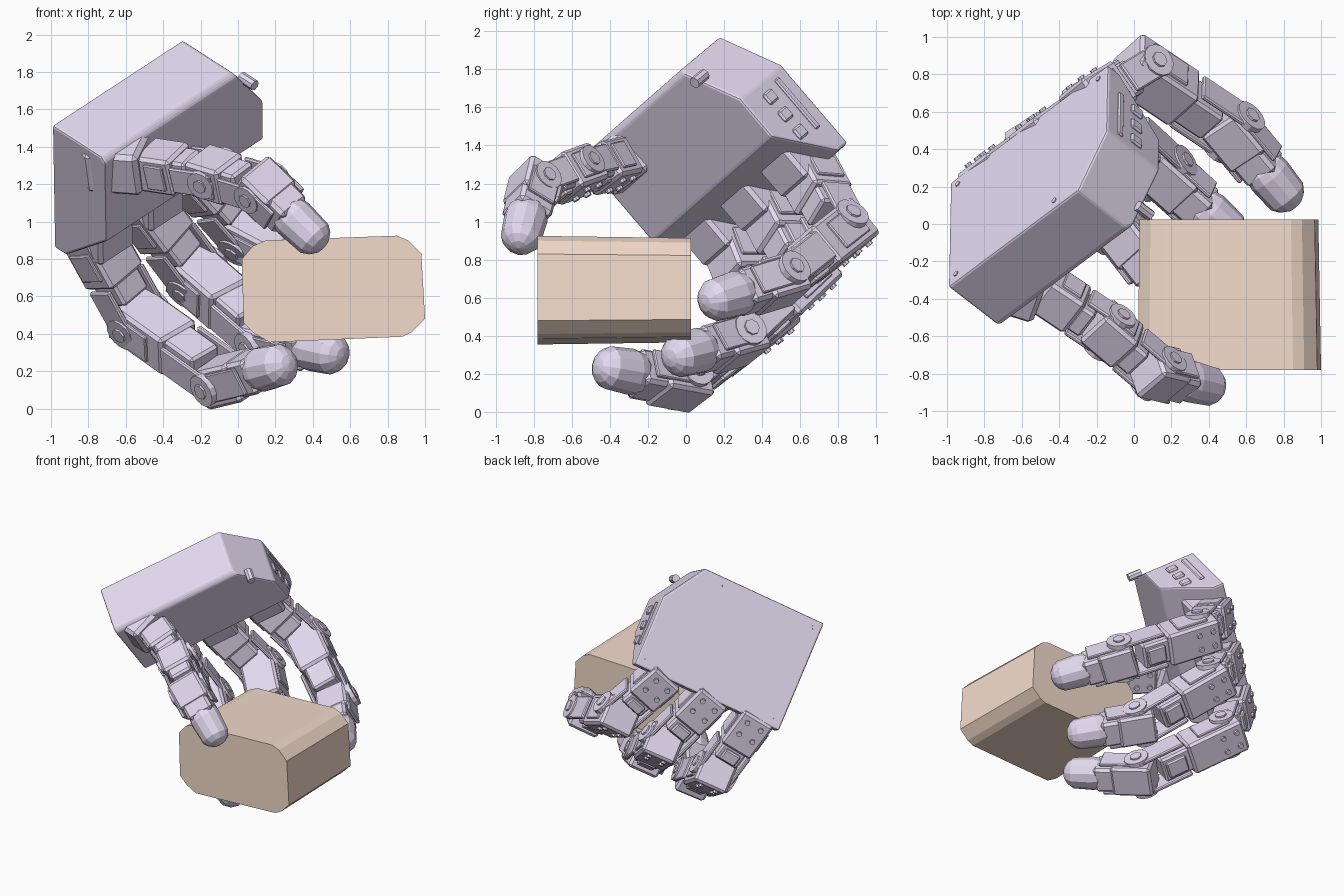
import bpy, bmesh, math
from mathutils import Matrix, Vector as V

if "Cube" in bpy.data.objects:
    bpy.data.objects.remove(bpy.data.objects["Cube"])


def material(name, rgb):
    m = bpy.data.materials.new(name)
    m.diffuse_color = (*rgb, 1)
    m.use_nodes = True
    m.node_tree.nodes["Principled BSDF"].inputs["Base Color"].default_value = m.diffuse_color
    return m


SHELL = material("lavender_shell", (0.77, 0.70, 0.87))
TAN = material("tan_block", (0.90, 0.71, 0.60))

# palm frame: W across the knuckles, F towards the fingers, T palm normal
ORIGIN = V((-0.179, 0.272, 2.05))
W = V((0.709, 0.53, 0.465)).normalized()
F = V((0.01, 0.65, -0.765))
F = (F - W * F.dot(W)).normalized()
T = F.cross(W)


def basis(x, y, z, o):
    m = Matrix((x, y, z)).transposed().to_4x4()
    m.translation = o
    return m


PALM = basis(F, T, W, ORIGIN)


def finish(bm, name, mat):
    bmesh.ops.recalc_face_normals(bm, faces=bm.faces[:])
    me = bpy.data.meshes.new(name)
    bm.to_mesh(me)
    bm.free()
    ob = bpy.data.objects.new(name, me)
    bpy.context.collection.objects.link(ob)
    me.materials.append(mat)
    return ob


def box(bm, M, lo, hi, bev=0.02):
    lo, hi = V(lo), V(hi)
    mat = M @ Matrix.Translation((lo + hi) / 2) @ Matrix.Diagonal((*(hi - lo), 1))
    vs = bmesh.ops.create_cube(bm, size=1, matrix=mat)["verts"]
    es = list({e for v in vs for e in v.link_edges})
    bmesh.ops.bevel(bm, geom=es, offset=bev, segments=1, affect='EDGES', profile=0.5)


def disc(bm, M, c, r, depth, axis='Y', n=14):
    rot = {'Y': Matrix.Rotation(math.pi / 2, 4, 'X'), 'Z': Matrix(),
           'X': Matrix.Rotation(math.pi / 2, 4, 'Y')}[axis]
    bmesh.ops.create_cone(bm, cap_ends=True, segments=n, radius1=r, radius2=r,
                          depth=depth, matrix=M @ Matrix.Translation(c) @ rot)


def prism(bm, M, a, b, za, zb):
    va = [bm.verts.new(M @ V((p[0], p[1], za))) for p in a]
    vb = [bm.verts.new(M @ V((p[0], p[1], zb))) for p in b]
    bm.faces.new(va)
    bm.faces.new(vb[::-1])
    n = len(a)
    for i in range(n):
        bm.faces.new((va[i], vb[i], vb[(i + 1) % n], va[(i + 1) % n]))


def frame(p, q, side):
    x = (q - p).normalized()
    y = (side - x * side.dot(x)).normalized()
    return basis(x, y, x.cross(y), p), (q - p).length


# one motor link with a fork reaching to the next joint
def link(bm, p, q, s=1.08):
    M, L = frame(p, q, W)
    h = 0.12 * s
    end = L - 0.13 * s
    box(bm, M, (-0.11 * s, -h, -h * 1.02), (end * 0.60, h, h * 0.9), 0.018)
    box(bm, M, (end * 0.55, -h * 0.75, -h * 0.8), (end, h * 0.75, h * 0.75), 0.015)
    for sg in (-1, 1):
        y0, y1 = sorted((sg * h * 0.9, sg * h * 1.12))
        box(bm, M, (end * 0.62, y0, -h * 0.7), (L + 0.02, y1, h * 0.65), 0.008)
        box(bm, M, (-0.04, y0, -h * 0.7), (end * 0.4, y1, h * 0.6), 0.006)
        disc(bm, M, (L, sg * h * 1.02, 0), 0.085 * s, 0.05)
        disc(bm, M, (L, sg * h * 1.15, 0), 0.04 * s, 0.04, n=8)
        # bolts on the outer face
        for x in (-0.05, 0.05):
            disc(bm, M, (x * s, sg * h * 0.45, -h), 0.02, 0.04, 'Z', 8)
    # raised plate on the outer face of the neck
    box(bm, M, (end * 0.66, -h * 0.5, -h), (end * 0.95, h * 0.5, -h * 0.7), 0.01)


# last link with a rounded pad
def tip_link(bm, p, q, r):
    M, L = frame(p, q, W)
    end = L - 0.30
    box(bm, M, (-0.10, -0.12, -0.12), (end * 0.7, 0.12, 0.105), 0.018)
    box(bm, M, (end * 0.5, -0.10, -0.105), (end + 0.05, 0.10, 0.10), 0.02)
    for sg in (-1, 1):
        box(bm, M, (-0.02, sg * 0.122 - 0.012, -0.08), (end, sg * 0.122 + 0.012, 0.08), 0.006)
    m = M @ Matrix.Translation((end + r * 0.6, 0, 0)) @ Matrix.Rotation(math.pi / 2, 4, 'Y')
    vs = bmesh.ops.create_uvsphere(bm, u_segments=12, v_segments=8, radius=r, matrix=m)["verts"]
    x = M.to_3x3().col[0]
    mid = M @ V((end + r * 0.6, 0, 0))
    for v in vs:
        if (v.co - mid).dot(x) > 0.01:
            v.co += x * (0.30 - 1.6 * r)


# palm housing: wedge profile, back corner cut off by a long slant
bm = bmesh.new()
prof = [(0, 0), (0.86, 0), (0.86, 0.09), (0.58, 0.40), (0.03, 0.40), (0, 0.37)]
prism(bm, PALM, prof, prof, -1.15, 0.04)
bmesh.ops.bisect_plane(bm, geom=bm.verts[:] + bm.edges[:] + bm.faces[:],
                       plane_co=ORIGIN - W * 0.17, plane_no=W * 0.32 - F * 0.21,
                       clear_outer=True)
bmesh.ops.holes_fill(bm, edges=[e for e in bm.edges if e.is_boundary], sides=0)
bmesh.ops.bevel(bm, geom=bm.edges[:], offset=0.014, segments=2, affect='EDGES', profile=0.5)
# side connector details and corner peg
for f in (0.38, 0.50, 0.62):
    box(bm, PALM, (f, 0.18, 0.0), (f + 0.07, 0.26, 0.055), 0.01)
box(bm, PALM, (0.36, 0.08, 0.0), (0.70, 0.12, 0.052), 0.008)
disc(bm, PALM, (0.10, 0.41, -0.08), 0.03, 0.10, 'Y', 8)
for f, w in ((0.06, -1.09), (0.06, -0.35), (0.80, -1.09), (0.80, -0.03)):
    disc(bm, PALM, (f, 0, w), 0.016, 0.012, 'Y', 8)
finish(bm, "palm_housing", SHELL)

# three fingers curling under the block: base, knuckle, middle joint, tip
fingers = {
    "upper_finger": ((-0.20, 0.66, 1.22), (0.05, 0.81, 0.94), (0.53, 0.49, 0.69), (0.865, 0.09, 0.57)),
    "middle_finger": ((-0.47, 0.45, 1.04), (-0.22, 0.62, 0.71), (0.16, 0.27, 0.38), (0.565, -0.09, 0.28)),
    "lower_finger": ((-0.74, 0.25, 0.86), (-0.53, 0.40, 0.48), (-0.08, -0.01, 0.16), (0.275, -0.47, 0.245)),
}
for name, pts in fingers.items():
    p = [V(c) for c in pts]
    bm = bmesh.new()
    # knuckle mount set into the palm edge
    M, L = frame(p[0] - F * 0.3, p[0], W)
    box(bm, M, (0.05, -0.13, -0.125), (L - 0.02, 0.13, 0.14), 0.02)
    disc(bm, M, (L, 0, 0), 0.09, 0.2, 'X')
    link(bm, p[0], p[1])
    link(bm, p[1], p[2])
    tip_link(bm, p[2], p[3], 0.122)
    finish(bm, name, SHELL)

# thumb reaching over the front of the block
th = [V(c) for c in ((-0.66, -0.32, 1.32), (-0.40, -0.40, 1.30), (-0.13, -0.58, 1.26),
                     (0.13, -0.80, 1.18), (0.46, -0.88, 0.86))]
bm = bmesh.new()
M, L = frame(th[0], th[1], W)
box(bm, M, (-0.14, -0.13, -0.13), (L - 0.10, 0.13, 0.13), 0.025)
disc(bm, M, (L - 0.08, 0, 0), 0.08, 0.12, 'X')
link(bm, th[1], th[2], 0.95)
link(bm, th[2], th[3], 0.95)
tip_link(bm, th[3], th[4], 0.115)
finish(bm, "thumb", SHELL)

# held block with rounded corners, slightly tapered to the back
outline = [(0.02, 0.80), (0.08, 0.87), (0.15, 0.90), (0.85, 0.925), (0.91, 0.90), (0.98, 0.83),
           (1.0, 0.48), (0.93, 0.41), (0.88, 0.385), (0.17, 0.355), (0.09, 0.40), (0.03, 0.46)]
back = [(0.03 + (x - 0.02) * 0.975, 0.64 + (z - 0.64) * 0.96) for x, z in outline]
bm = bmesh.new()
prism(bm, basis(V((1, 0, 0)), V((0, 0, 1)), V((0, -1, 0)), V()), outline, back, 0.78, -0.025)
finish(bm, "held_block", TAN)
